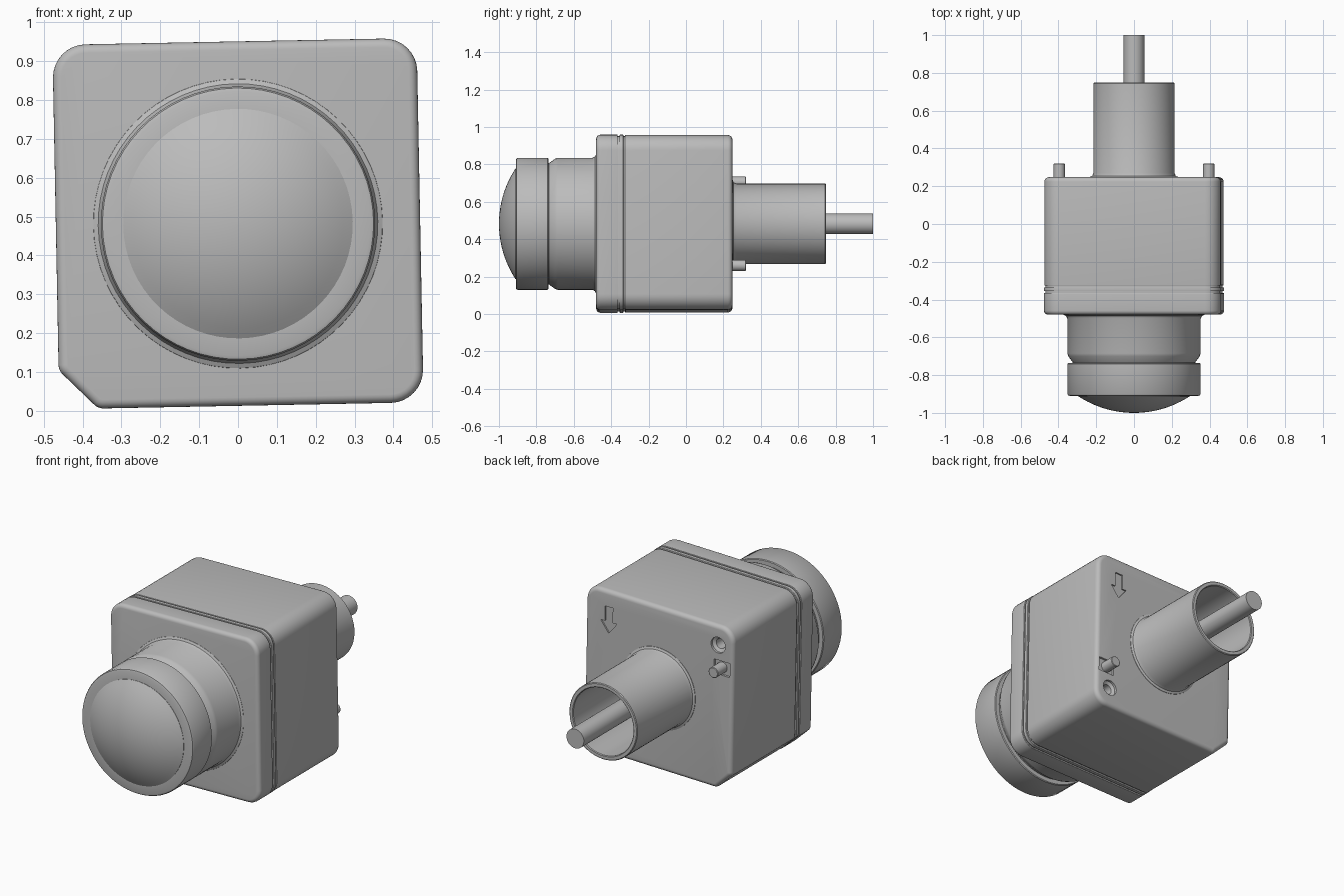
import bpy, bmesh
from math import sin, cos, tan, pi, radians
from mathutils import Matrix

old = bpy.data.objects.get("Cube")
if old:
    bpy.data.objects.remove(old, do_unlink=True)

# One plain grey finish for every part
grey = bpy.data.materials.new("light_grey_plastic")
grey.use_nodes = True
GREY = (0.5, 0.5, 0.5, 1)
grey.diffuse_color = GREY
grey.node_tree.nodes["Principled BSDF"].inputs["Base Color"].default_value = GREY

# Parts are modelled around the y axis, then lifted and slightly tilted
PLACE = Matrix.Translation((0, 0, 0.482)) @ Matrix.Rotation(radians(-1.1), 4, "Y")
HALF, CORNER, CHAMFER, SOFT = 0.469, 0.085, 0.1, 0.035


def finish(name, bm):
    bmesh.ops.remove_doubles(bm, verts=bm.verts, dist=1e-5)
    bmesh.ops.recalc_face_normals(bm, faces=bm.faces)
    bm.transform(PLACE)
    mesh = bpy.data.meshes.new(name)
    bm.to_mesh(mesh)
    bm.free()
    mesh.materials.append(grey)
    obj = bpy.data.objects.new(name, mesh)
    bpy.context.collection.objects.link(obj)
    return obj


def smooth(obj, angle=32):
    bpy.ops.object.select_all(action="DESELECT")
    obj.select_set(True)
    bpy.context.view_layer.objects.active = obj
    bpy.ops.object.shade_smooth_by_angle(angle=radians(angle))
    return obj


def loft(name, rings, cap=True):
    """Skin matching rings of 3D points and close both ends."""
    bm = bmesh.new()
    loops = [[bm.verts.new(p) for p in ring] for ring in rings]
    n = len(loops[0])
    for a, b in zip(loops, loops[1:]):
        for i in range(n):
            j = (i + 1) % n
            bm.faces.new((a[i], a[j], b[j], b[i]))
    if cap:
        bm.faces.new(loops[0])
        bm.faces.new(loops[-1])
    return finish(name, bm)


def turned(name, profile, x=0, z=0, sides=64):
    """Turn a (radius, y) profile about an axis parallel to y."""
    rings = [[(x + r * cos(2 * pi * i / sides), y, z + r * sin(2 * pi * i / sides))
              for i in range(sides)] for r, y in profile]
    return loft(name, rings)


def outline(inset):
    """Rounded square with its lower right-hand corner cut off."""
    m, s = HALF - CORNER, HALF - SOFT
    k = HALF - CHAMFER - SOFT * tan(pi / 8)
    arcs = [(m, m, 0, 90, CORNER), (-m, m, 90, 180, CORNER),
            (-s, -k, 180, 225, SOFT), (-k, -s, 225, 270, SOFT),
            (m, -m, 270, 360, CORNER)]
    points = []
    for cx, cz, start, end, radius in arcs:
        for i in range(9):
            a = radians(start + (end - start) * i / 8)
            points.append((cx + (radius - inset) * cos(a), cz + (radius - inset) * sin(a)))
    return points


def shell(name, front, back, front_round, back_round, inset=0):
    """Extrude the outline along y with rounded front and back rims."""
    steps = [i * pi / 10 for i in range(6)]
    levels = [(front_round * (1 - sin(a)), front + front_round * (1 - cos(a))) for a in steps]
    levels += [(back_round * (1 - cos(a)), back - back_round * (1 - sin(a))) for a in steps]
    return loft(name, [[(x, y, z) for x, z in outline(inset + d)] for d, y in levels])


def prism(name, points, y0, y1):
    return loft(name, [[(x, y, z) for x, z in points] for y in (y0, y1)])


def cut(target, cutter):
    cutter.hide_render = True
    mod = target.modifiers.new("cut", "BOOLEAN")
    mod.object = cutter
    mod.solver = "EXACT"
    bpy.context.view_layer.objects.active = target
    bpy.ops.object.modifier_apply(modifier=mod.name)
    bpy.data.objects.remove(cutter, do_unlink=True)


# Case: front cover, seal and rear housing, parted by narrow grooves
smooth(shell("front_cover", -0.48, -0.365, 0.022, 0.003))
smooth(shell("seal_ring", -0.356, -0.335, 0.003, 0.003))
smooth(shell("case_core", -0.40, -0.28, 0.003, 0.003, 0.008))
housing = shell("rear_housing", -0.326, 0.248, 0.003, 0.024, 0.002)

# Rear face: arrow, screw holes and pin pockets
ax, az = 0.32, 0.30
half_arrow = [(0.024, 0.075), (0.024, -0.01), (0.052, -0.01), (0, -0.075)]
arrow = half_arrow + [(-x, z) for x, z in half_arrow[2::-1]]
cut(housing, prism("arrow_cutter", [(ax + x, az + z) for x, z in arrow], 0.24, 0.3))
for side in (1, -1):
    px, pz = 0.391 * side, -0.23 * side
    pocket = [(px + side * dx, pz + dz) for dx, dz in
              ((-0.045, -0.04), (0.055, -0.04), (0.055, 0.04), (-0.045, 0.04))]
    cut(housing, prism("pocket_cutter", pocket, 0.236, 0.3))
    cut(housing, turned("hole_cutter", [(0.028, 0.12), (0.028, 0.225), (0.045, 0.235),
                                        (0.045, 0.3)], 0.37 * side, -0.355 * side, 32))
smooth(housing)

# Locating pins
for name, side in (("left_pin", 1), ("right_pin", -1)):
    smooth(turned(name, [(0.03, 0.2), (0.03, 0.317), (0.027, 0.32)],
                  0.391 * side, -0.23 * side, 32))

# Lens barrel with a fillet at its foot and a tapered neck
smooth(turned("lens_barrel", [(0.375, -0.475), (0.372, -0.481), (0.36, -0.487), (0.353, -0.5),
                              (0.353, -0.685), (0.348, -0.7), (0.325, -0.732),
                              (0.325, -0.75)]))
smooth(turned("lens_cap", [(0.31, -0.736), (0.349, -0.736), (0.353, -0.74), (0.353, -0.9),
                           (0.349, -0.907), (0.34, -0.91), (0.28, -0.91)]))

# Shallow dome on the lens
RIM, RISE = 0.295, 0.088
ball = (RIM ** 2 + RISE ** 2) / (2 * RISE)
dome = []
for i in range(13):
    r = RIM * (1 - i / 12) + 0.0005
    dome.append((r, -1 + ball - (ball ** 2 - min(r, RIM) ** 2) ** 0.5))
smooth(turned("lens_dome", [(RIM, -0.89)] + dome))

# Hollow cable sleeve and its cable
smooth(turned("cable_sleeve", [(0.235, 0.24), (0.233, 0.25), (0.221, 0.255), (0.215, 0.27),
                               (0.215, 0.744), (0.211, 0.748), (0.194, 0.748),
                               (0.190, 0.744), (0.190, 0.27), (0.001, 0.27)]), 40)
smooth(turned("cable", [(0.055, 0.26), (0.055, 1.0)], sides=32))
